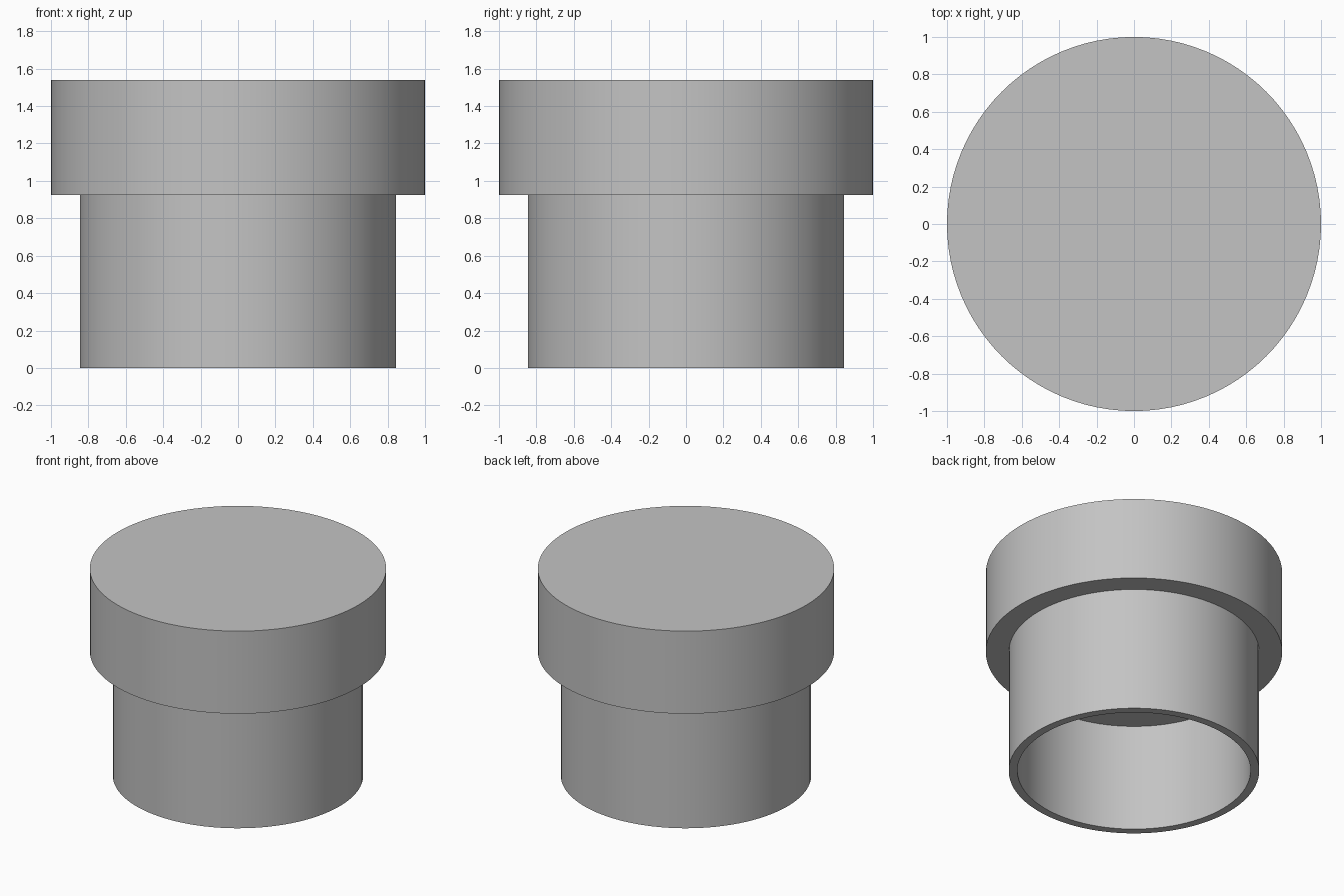
import bpy, bmesh, math
from mathutils import Vector

cube = bpy.data.objects.get("Cube")
if cube:
    bpy.data.objects.remove(cube, do_unlink=True)

SEGMENTS = 96
CAP_R, STEM_R, BORE_R = 1.0, 0.845, 0.787
TOP_Z, SHOULDER_Z, CEILING_Z = 1.54, 0.925, 0.80

# Plain grey material
grey = bpy.data.materials.new("plain grey")
grey.use_nodes = True
colour = (0.55, 0.55, 0.55, 1)
grey.diffuse_color = colour
grey.node_tree.nodes["Principled BSDF"].inputs["Base Color"].default_value = colour


def lathe(name, profile):
    """Turn a (radius, height) profile around z; the two ends close as flat discs."""
    bm = bmesh.new()
    rings = []
    for r, z in profile:
        angles = [math.tau * i / SEGMENTS for i in range(SEGMENTS)]
        rings.append([bm.verts.new(Vector((r * math.cos(a), r * math.sin(a), z)))
                      for a in angles])
    for low, high in zip(rings, rings[1:]):
        for i in range(SEGMENTS):
            j = (i + 1) % SEGMENTS
            bm.faces.new((low[i], low[j], high[j], high[i]))
    bm.faces.new(rings[0])
    bm.faces.new(rings[-1])
    bmesh.ops.recalc_face_normals(bm, faces=bm.faces)
    mesh = bpy.data.meshes.new(name)
    bm.to_mesh(mesh)
    bm.free()
    mesh.materials.append(grey)
    obj = bpy.data.objects.new(name, mesh)
    bpy.context.collection.objects.link(obj)
    return obj


# Stepped plug: blind bore, rim, stem, shoulder and wide head in one closed skin
plug = lathe("stepped_plug", [
    (BORE_R, CEILING_Z), (BORE_R, 0),
    (STEM_R, 0), (STEM_R, SHOULDER_Z),
    (CAP_R, SHOULDER_Z), (CAP_R, TOP_Z),
])

# Smooth round walls with crisp rims
bpy.ops.object.select_all(action="DESELECT")
plug.select_set(True)
bpy.context.view_layer.objects.active = plug
bpy.ops.object.shade_smooth_by_angle(angle=math.radians(30))
